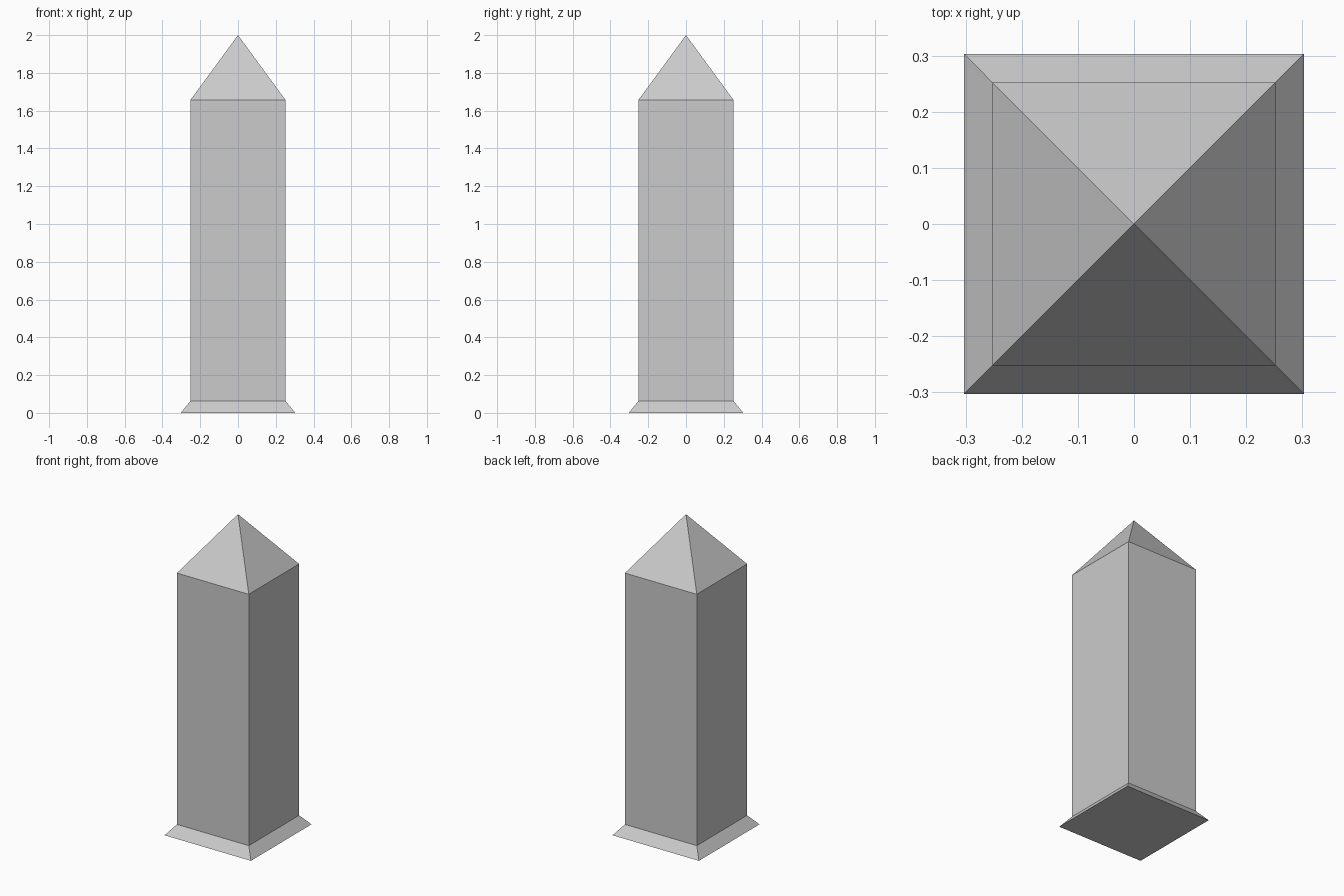
import bpy, bmesh

if "Cube" in bpy.data.objects:
    bpy.data.objects.remove(bpy.data.objects["Cube"])

# Square cross-sections of the obelisk: (half width, height)
SECTIONS = [(0.303, 0.0), (0.252, 0.063), (0.252, 1.656)]
APEX_Z = 2.0
CORNERS = [(-1, -1), (1, -1), (1, 1), (-1, 1)]

bm = bmesh.new()
rings = [[bm.verts.new((sx * h, sy * h, z)) for sx, sy in CORNERS]
         for h, z in SECTIONS]
apex = bm.verts.new((0, 0, APEX_Z))

# Flared foot and straight shaft
for low, high in zip(rings, rings[1:]):
    for i in range(4):
        j = (i + 1) % 4
        bm.faces.new((low[i], low[j], high[j], high[i]))

# Pyramid cap
for i in range(4):
    bm.faces.new((rings[-1][i], rings[-1][(i + 1) % 4], apex))

# Underside
bm.faces.new(rings[0][::-1])

mesh = bpy.data.meshes.new("obelisk")
bm.to_mesh(mesh)
bm.free()
bpy.context.collection.objects.link(bpy.data.objects.new("obelisk", mesh))
